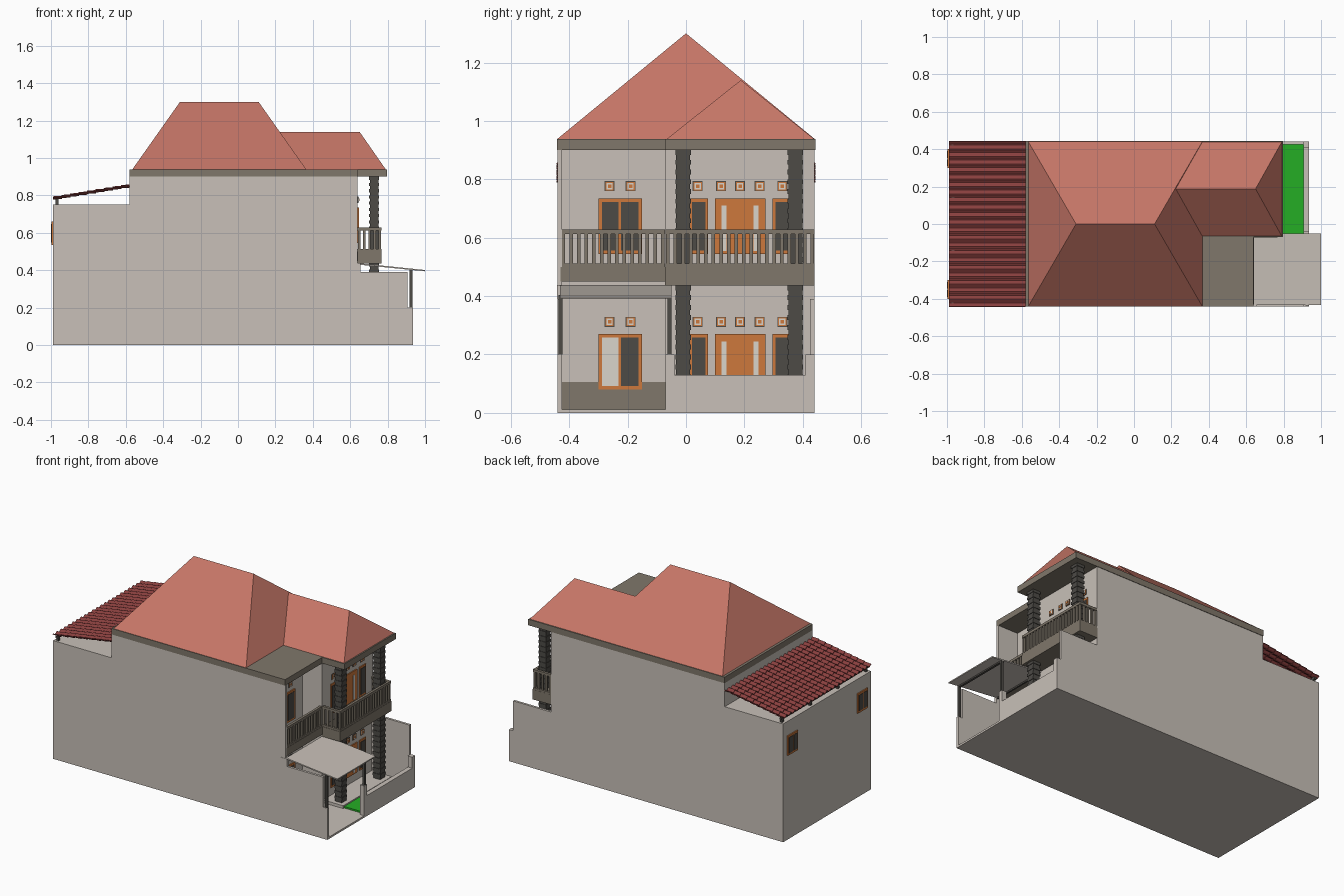
import bpy, bmesh, math

if "Cube" in bpy.data.objects:
    bpy.data.objects.remove(bpy.data.objects["Cube"])


def material(name, rgb):
    m = bpy.data.materials.new(name)
    m.diffuse_color = (*rgb, 1)
    m.use_nodes = True
    m.node_tree.nodes["Principled BSDF"].inputs["Base Color"].default_value = m.diffuse_color
    return m


WALL = material("wall plaster", (0.58, 0.53, 0.48))
BROWN = material("taupe trim", (0.215, 0.185, 0.145))
ROOF = material("terracotta roof", (0.56, 0.18, 0.135))
TILE = material("dark red tile", (0.25, 0.05, 0.048))
DARK = material("charcoal stone", (0.075, 0.07, 0.062))
WOOD = material("orange wood", (0.61, 0.19, 0.045))
PALE = material("pale glass", (0.70, 0.66, 0.60))
GRASS = material("grass green", (0.018, 0.42, 0.018))


def finish(name, bm, mat):
    bmesh.ops.recalc_face_normals(bm, faces=bm.faces)
    me = bpy.data.meshes.new(name)
    bm.to_mesh(me)
    bm.free()
    me.materials.append(mat)
    ob = bpy.data.objects.new(name, me)
    bpy.context.collection.objects.link(ob)
    return ob


def boxes(name, mat, items):
    """One object from boxes given as (x0, x1, y0, y1, z0, z1)."""
    bm = bmesh.new()
    for x0, x1, y0, y1, z0, z1 in items:
        vs = bmesh.ops.create_cube(bm, size=1)["verts"]
        for v in vs:
            v.co.x = x0 if v.co.x < 0 else x1
            v.co.y = y0 if v.co.y < 0 else y1
            v.co.z = z0 if v.co.z < 0 else z1
    return finish(name, bm, mat)


def prism(name, mat, pts, lo, hi, axis):
    """Extrude a profile: axis 'y' takes (x, z) points, axis 'z' takes (x, y)."""
    bm = bmesh.new()
    put = (lambda p, t: (p[0], t, p[1])) if axis == "y" else (lambda p, t: (p[0], p[1], t))
    a = [bm.verts.new(put(p, lo)) for p in pts]
    b = [bm.verts.new(put(p, hi)) for p in pts]
    bm.faces.new(a)
    bm.faces.new(b)
    for i in range(len(pts)):
        j = (i + 1) % len(pts)
        bm.faces.new((a[i], a[j], b[j], b[i]))
    return finish(name, bm, mat)


def hip_roof(name, x0, x1, y0, y1, z0, rx0, rx1, ry, rz):
    bm = bmesh.new()
    a, b, c, d, e, f = [bm.verts.new(p) for p in (
        (x0, y0, z0), (x1, y0, z0), (x1, y1, z0), (x0, y1, z0), (rx0, ry, rz), (rx1, ry, rz))]
    for face in ((a, b, f, e), (b, c, f), (c, d, e, f), (d, a, e), (a, d, c, b)):
        bm.faces.new(face)
    return finish(name, bm, ROOF)


# Side walls with the stepped outline, and the solid house between them
OUTLINE = [(-.99, 0), (.935, 0), (.935, .2), (.905, .2), (.905, .39), (.64, .39),
           (.64, .9), (-.58, .9), (-.58, .75), (-.99, .75)]
prism("front_side_wall", WALL, OUTLINE, -.44, -.425, "y")
prism("rear_side_wall", WALL, OUTLINE, .425, .44, "y")
boxes("house_body", WALL, [
    (-.99, -.58, -.43, .43, 0, .75),
    (-.58, .50, -.43, .43, 0, .9),
    (.50, .64, -.07, .43, 0, .9)])
boxes("yard_floor", WALL, [(.5, .935, -.43, .43, 0, .012)])
boxes("porch_floor", WALL, [(.64, .78, -.06, .425, 0, .03)])
boxes("lawn", GRASS, [(.78, .905, -.05, .425, .005, .022)])
boxes("boundary_wall", WALL, [
    (.905, .935, -.04, .41, 0, .13), (.905, .935, .41, .439, 0, .2),
    (.905, .935, -.07, -.04, 0, .2), (.905, .935, -.439, -.425, 0, .2)])
boxes("carport_wall_base", BROWN, [(.5, .505, -.425, -.07, .012, .105)])

# Roofs and eaves
prism("eaves_slab", BROWN, [(-.58, -.442), (.64, -.442), (.64, -.07), (.797, -.07),
                            (.797, .443), (-.58, .443)], .9, .938, "z")
hip_roof("main_roof", -.565, .365, -.44, .44, .939, -.31, .11, 0, 1.3)
hip_roof("wing_roof", .2, .79, -.065, .438, .939, .2, .65, .188, 1.14)

# Corrugated tile roof at the back, in overlapping rows
bm = bmesh.new()
ROWS, WAVES, STEPS = 9, 22, 6
for r in range(ROWS):
    lines = []
    for end in (0, 1):
        t = (r + end * 1.08) / ROWS
        x = -.99 + .41 * min(t, 1)
        z = .784 + .068 * min(t, 1) + (.005 if end == 0 else 0)
        row = []
        for i in range(WAVES * STEPS + 1):
            y = -.442 + .884 * i / (WAVES * STEPS)
            row.append(bm.verts.new((x, y, z + .006 * math.cos(math.tau * i / STEPS))))
        lines.append(row)
    for i in range(WAVES * STEPS):
        bm.faces.new((lines[0][i], lines[1][i], lines[1][i + 1], lines[0][i + 1]))
tiles = finish("back_tile_roof", bm, TILE)
mod = tiles.modifiers.new("thickness", "SOLIDIFY")
mod.thickness = .005
boxes("back_roof_supports", DARK,
      [(-.975, -.96, y - .008, y + .008, .75, .785) for y in (-.42, -.14, .14, .42)]
      + [(-.975, -.96, -.435, .435, .768, .78)])

# Balconies
boxes("balcony_slabs", BROWN, [(.5, .642, -.43, -.07, .45, .5),
                               (.64, .768, -.072, .441, .437, .5)])


def railing(name, p, q):
    """Balusters and rails between two points of the plan."""
    length = math.hypot(q[0] - p[0], q[1] - p[1])
    n = round(length / .026)
    h = .006
    items = []
    for i in range(n + 1):
        x, y = (p[k] + (q[k] - p[k]) * i / n for k in (0, 1))
        items.append((x - h, x + h, y - h, y + h, .5, .615))
    for z0, z1 in ((.5, .512), (.612, .628)):
        items.append((p[0] - .008, q[0] + .008, p[1] - .008, q[1] + .008, z0, z1))
    boxes(name, BROWN, items)


railing("left_railing", (.632, -.42), (.632, -.08))
railing("front_railing", (.758, -.062), (.758, .432))
railing("inner_side_railing", (.648, -.062), (.758, -.062))
railing("outer_side_railing", (.648, .432), (.758, .432))

# Stone-clad columns made of alternating courses
for y in (-.01, .375):
    for floor, z0, z1 in (("lower", .03, .437), ("upper", .5, .9)):
        n = 24
        s = (z1 - z0) / n
        boxes(f"{floor}_column", DARK, [
            (.728 - w, .728 + w, y - w, y + w, z0 + i * s, z0 + (i + 1) * s)
            for i in range(n) for w in (.0265 if i % 2 else .0235,)])

# Carport canopy on posts
prism("carport_canopy", WALL, [(.64, .43), (1, .394), (1, .401), (.64, .438)], -.432, -.05, "y")
boxes("canopy_posts", DARK, [(.918, .932, y - .007, y + .007, .2, .404) for y in (-.43, -.057)])
boxes("canopy_beams", DARK, [(.918, .932, -.43, -.057, .392, .401),
                             (.64, .65, -.43, -.06, .42, .432)])
boxes("canopy_bracket", WALL, [(.61, .655, -.442, -.425, .39, .438)])


def panel(x, y0, y1, z0, z1, depth):
    return (x - .01, x + depth, y0, y1, z0, z1)


# Doors, windows and vents, repeated on both floors
for floor, dz in (("ground", 0), ("upper", .465)):
    lo, hi = .08 + dz, .27 + dz
    wood = [panel(.5, -.3, -.15, lo, hi, .007), panel(.64, .1, .273, lo, hi, .006)]
    glass = [panel(.5, -.222, -.162, lo + .012, hi - .012, .009)]
    pale = [panel(.64, a, a + .016, lo + .01, hi - .025, .008) for a in (.122, .232)]
    (pale if dz == 0 else glass).append(panel(.5, -.288, -.231, lo + .012, hi - .012, .009))
    for y0, y1 in ((.012, .076), (.297, .361)):
        wood.append(panel(.64, y0, y1, lo, hi, .006))
        glass.append(panel(.64, y0 + .009, y1 - .009, lo + .012, hi - .012, .008))
    boxes(floor + "_door_frames", WOOD, wood)
    boxes(floor + "_dark_panes", DARK, glass)
    boxes(floor + "_pale_panes", PALE, pale)

    vents = [(.5, -.262), (.5, -.19)] + [(.64, y) for y in (.04, .12, .185, .252, .33)]
    z = .312 + dz
    for part, mat, r, depth in (("frames", DARK, .017, .003), ("rims", WOOD, .0145, .005),
                                ("panels", PALE, .011, .007), ("holes", WOOD, .006, .009)):
        boxes(f"{floor}_vent_{part}", mat,
              [panel(x, y - r, y + r, z - r, z + r, depth) for x, y in vents])

# Windows on the back wall
back = [(-.4, -.3), (.3, .4)]
boxes("back_window_frames", WOOD, [(-.997, -.98, a, b, .535, .66) for a, b in back])
boxes("back_window_panes", DARK, [
    (-.999, -.98, a + o, a + o + .036, .547, .648) for a, b in back for o in (.01, .054)])
